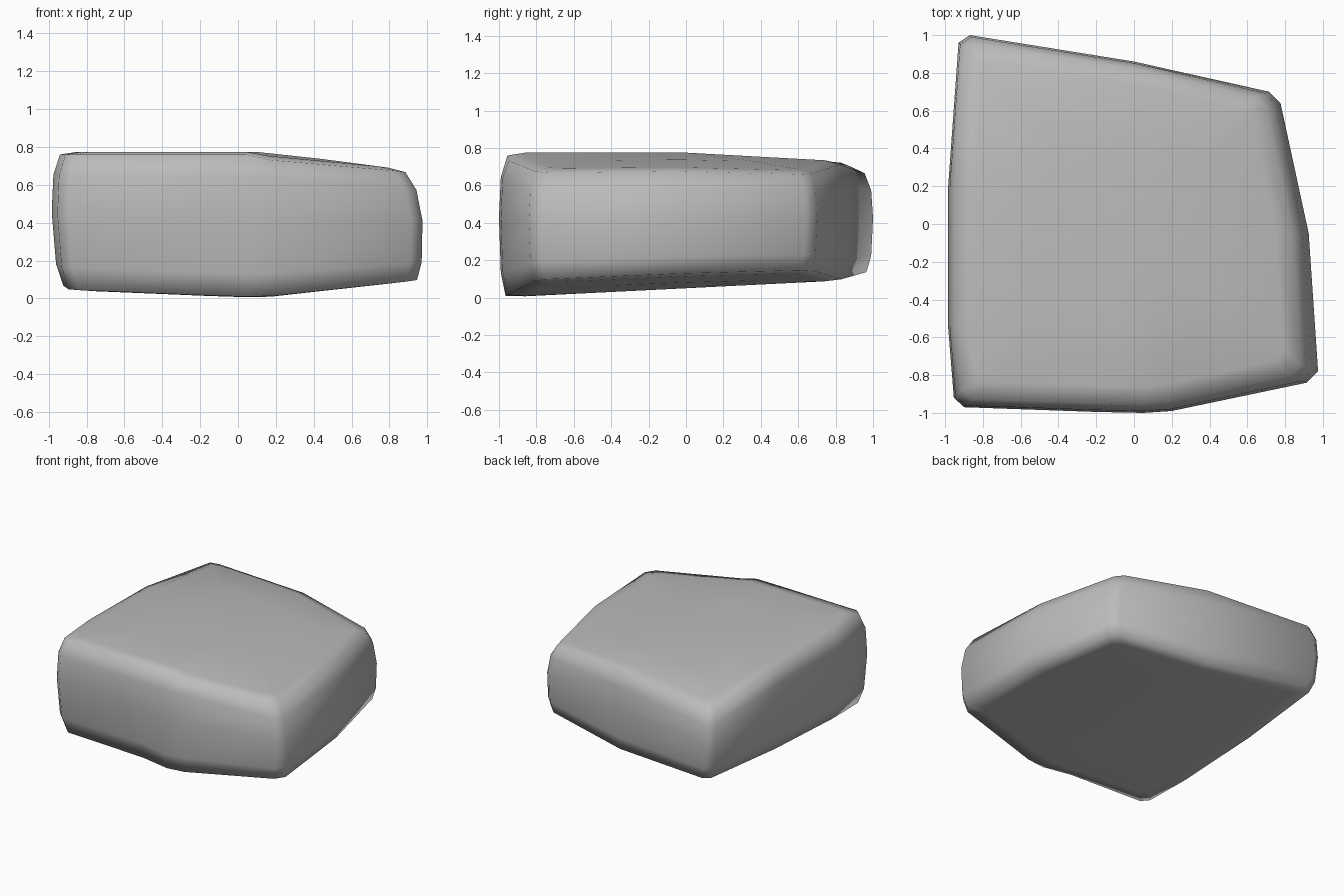
import bpy, bmesh

cube = bpy.data.objects.get("Cube")
if cube:
    bpy.data.objects.remove(cube, do_unlink=True)

# Plan outline at the widest level, counter-clockwise from the back left corner
OUTLINE = [(-0.87, 1.0), (-0.93, 0.96), (-0.985, 0.2), (-0.985, -0.55),
           (-0.955, -0.92), (-0.9, -0.97), (-0.2, -0.995), (0.05, -1.0),
           (0.2, -0.99), (0.92, -0.84), (0.98, -0.78), (0.93, -0.05),
           (0.78, 0.64), (0.72, 0.7), (0.0, 0.86)]

# Each level: plan scale and fraction of the way from underside to top
LEVELS = [(0.5, 0), (0.86, 0), (0.965, 0.01), (0.99, 0.17), (1, 0.55),
          (0.99, 0.83), (0.955, 0.98), (0.86, 1), (0.5, 1)]


def underside(x, y):
    return 0.05 + 0.05 * y + 0.1 * max(0, x - 0.15) + 0.04 * max(0, -x)


def top(x, y):
    return (0.775 - 0.13 * max(0, x - 0.15) - 0.055 * max(0, y)
            - 0.3 * max(0, y - 0.8))


def place(x, y, scale, t):
    x, y = x * scale, y * scale
    x -= 0.06 * max(0, x) * t ** 4          # right side leans in at the top
    x += 0.03 * max(0, -x) * (1 - t) ** 4   # left side tucks in at the bottom
    low, high = underside(x, y), top(x, y)
    return [x, y, low + t * (high - low)]


material = bpy.data.materials.new("stone grey")
material.use_nodes = True
GREY = (0.5, 0.5, 0.5, 1)
material.diffuse_color = GREY
material.node_tree.nodes["Principled BSDF"].inputs["Base Color"].default_value = GREY

# Loft the levels into a rounded slab
bm = bmesh.new()
rings = [[bm.verts.new(place(x, y, s, t)) for x, y in OUTLINE] for s, t in LEVELS]
n = len(OUTLINE)
for lower, upper in zip(rings, rings[1:]):
    for i in range(n):
        j = (i + 1) % n
        bm.faces.new((lower[i], lower[j], upper[j], upper[i]))
for ring, t in ((rings[0], 0), (rings[-1], 1)):
    centre = bm.verts.new(place(0, 0, 1, t))
    for i in range(n):
        bm.faces.new((ring[i], ring[(i + 1) % n], centre))

# Chips in the front: a hollow low down and a nick on the upper edge
rings[3][6].co.y += 0.04
rings[2][6].co.y += 0.03
rings[6][8].co.z -= 0.025
rings[7][8].co.z -= 0.02

bmesh.ops.recalc_face_normals(bm, faces=bm.faces)
mesh = bpy.data.meshes.new("stone_slab")
bm.to_mesh(mesh)
bm.free()
mesh.materials.append(material)
mesh.shade_smooth()
slab = bpy.data.objects.new("stone_slab", mesh)
bpy.context.collection.objects.link(slab)
